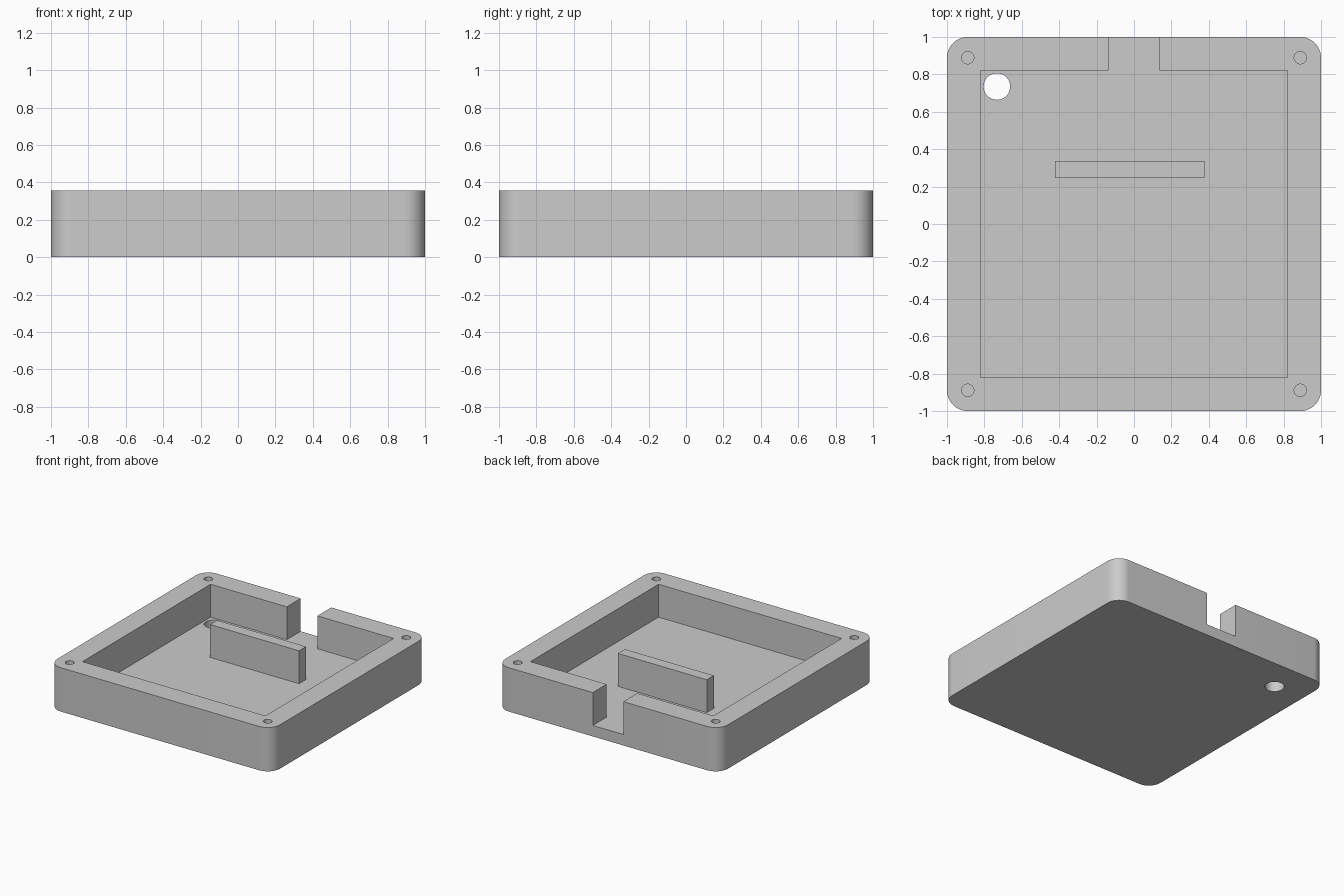
import bpy, bmesh, math

HEIGHT, FLOOR = 0.356, 0.089
CORNER = 0.111          # outer corner radius, shared centre with the screw holes
INNER = 0.822           # half width of the cavity
SLOT = 0.137            # half width of the cable slot

cube = bpy.data.objects.get("Cube")
if cube:
    bpy.data.objects.remove(cube, do_unlink=True)

grey = bpy.data.materials.new("plain grey")
grey.use_nodes = True
grey.diffuse_color = (0.6, 0.6, 0.6, 1)
grey.node_tree.nodes["Principled BSDF"].inputs["Base Color"].default_value = (0.6, 0.6, 0.6, 1)


def prism(name, outline, z0, z1):
    """Extrude a counter-clockwise outline from z0 up to z1."""
    bm = bmesh.new()
    base = bm.faces.new([bm.verts.new((x, y, z0)) for x, y in outline])
    top = bmesh.ops.extrude_face_region(bm, geom=[base])["geom"]
    bmesh.ops.translate(bm, vec=(0, 0, z1 - z0),
                        verts=[v for v in top if isinstance(v, bmesh.types.BMVert)])
    bmesh.ops.recalc_face_normals(bm, faces=bm.faces)
    mesh = bpy.data.meshes.new(name)
    bm.to_mesh(mesh)
    bm.free()
    mesh.materials.append(grey)
    obj = bpy.data.objects.new(name, mesh)
    bpy.context.collection.objects.link(obj)
    return obj


def arc(cx, cy, r, start, sweep, steps):
    angles = [math.radians(start + sweep * i / steps) for i in range(steps + 1)]
    return [(cx + r * math.cos(a), cy + r * math.sin(a)) for a in angles]


def circle(cx, cy, r, steps=32):
    return arc(cx, cy, r, 0, 360, steps)[:-1]


def cut(target, cutter):
    """Subtract the cutter and remove it afterwards."""
    cutter.hide_render = True
    mod = target.modifiers.new("cut", "BOOLEAN")
    mod.operation, mod.solver, mod.object = "DIFFERENCE", "EXACT", cutter
    bpy.context.view_layer.objects.active = target
    bpy.ops.object.modifier_apply(modifier=mod.name)
    bpy.data.objects.remove(cutter, do_unlink=True)


# Rounded tray body
c = 1 - CORNER
outline = []
for i, (sx, sy) in enumerate([(1, 1), (-1, 1), (-1, -1), (1, -1)]):
    outline += arc(sx * c, sy * c, CORNER, 90 * i, 90, 12)
tray = prism("tray", outline, 0, HEIGHT)

# Cavity together with the slot through the back wall
cavity = [(-INNER, -INNER), (INNER, -INNER), (INNER, INNER), (SLOT, INNER),
          (SLOT, 1.2), (-SLOT, 1.2), (-SLOT, INNER), (-INNER, INNER)]
cut(tray, prism("cavity_cutter", cavity, FLOOR, 0.6))

# Blind screw holes in the four corners
for sx in (-1, 1):
    for sy in (-1, 1):
        cut(tray, prism("screw_cutter", circle(sx * c, sy * c, 0.033, 24), FLOOR, 0.6))

# Through hole in the floor
cut(tray, prism("floor_hole_cutter", circle(-0.733, 0.735, 0.071), -0.2, 0.2))

# Upright rib standing on the floor
rib = prism("rib", [(-0.422, 0.246), (0.376, 0.246), (0.376, 0.336), (-0.422, 0.336)],
            FLOOR, HEIGHT)

# Smooth the rounded walls, keep the edges sharp
bpy.ops.object.select_all(action="DESELECT")
tray.select_set(True)
bpy.context.view_layer.objects.active = tray
bpy.ops.object.shade_smooth_by_angle(angle=math.radians(30))
